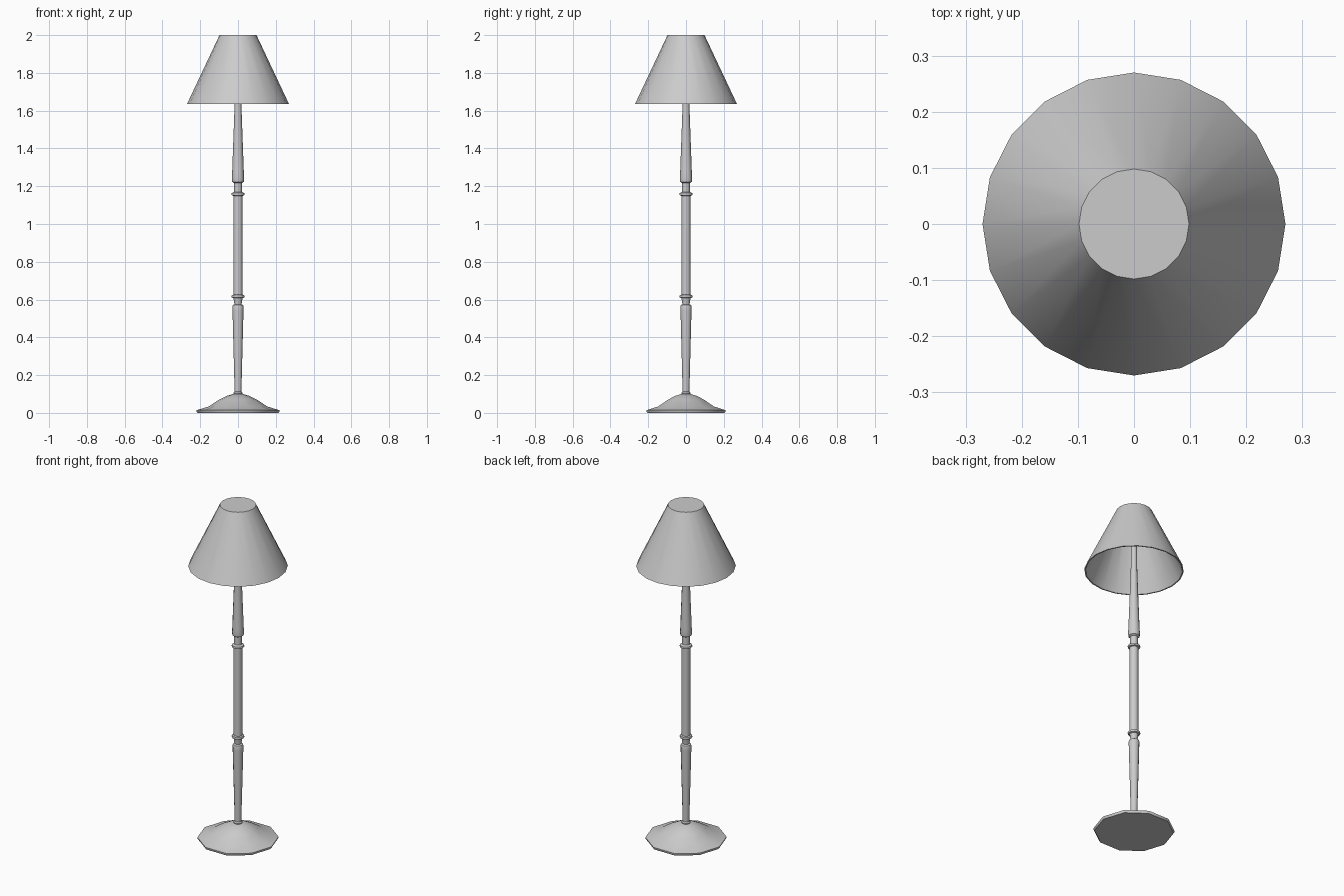
import bpy, bmesh, math

if "Cube" in bpy.data.objects:
    bpy.data.objects.remove(bpy.data.objects["Cube"])


def lathe(name, profile, sides):
    """Spin (radius, z) points around z; radius 0 closes the end with a pole point."""
    bm = bmesh.new()
    rings = []
    for r, z in profile:
        if r == 0:
            rings.append([bm.verts.new((0, 0, z))] * sides)
        else:
            rings.append([bm.verts.new((r * math.cos(2 * math.pi * i / sides),
                                        r * math.sin(2 * math.pi * i / sides), z))
                          for i in range(sides)])
    for a, b in zip(rings, rings[1:]):
        for i in range(sides):
            j = (i + 1) % sides
            bm.faces.new(list(dict.fromkeys((a[i], a[j], b[j], b[i]))))
    bmesh.ops.recalc_face_normals(bm, faces=bm.faces)
    mesh = bpy.data.meshes.new(name)
    bm.to_mesh(mesh)
    bm.free()
    obj = bpy.data.objects.new(name, mesh)
    bpy.context.collection.objects.link(obj)
    bpy.ops.object.select_all(action='DESELECT')
    obj.select_set(True)
    bpy.context.view_layer.objects.active = obj
    bpy.ops.object.shade_smooth_by_angle(angle=math.radians(40))
    return obj


def bead(z):
    """Small turned ring around the pole."""
    return [(0.024, z - 0.009), (0.033, z - 0.006), (0.035, z),
            (0.033, z + 0.006), (0.024, z + 0.009)]


# Ten-sided domed foot
lathe("base", [(0, 0), (0.215, 0), (0.22, 0.008), (0.22, 0.014), (0.155, 0.034),
               (0.10, 0.07), (0.06, 0.09), (0.025, 0.10), (0, 0.10)], 10)

# Turned pole, running up inside the shade
lathe("pole", [(0, 0.09), (0.022, 0.095), (0.024, 0.105), (0.018, 0.112),
               (0.029, 0.54), (0.03, 0.56), (0.027, 0.57), (0.019, 0.575)]
      + bead(0.617) + bead(1.158)
      + [(0.021, 1.17), (0.021, 1.217), (0.031, 1.223), (0.033, 1.24),
         (0.031, 1.27), (0.018, 1.63), (0.015, 1.985), (0, 1.985)], 12)

# Thin-walled shade with a closed top
lathe("lampshade", [(0, 2.0), (0.098, 2.0), (0.27, 1.635),
                    (0.263, 1.635), (0.093, 1.994), (0, 1.994)], 20)
